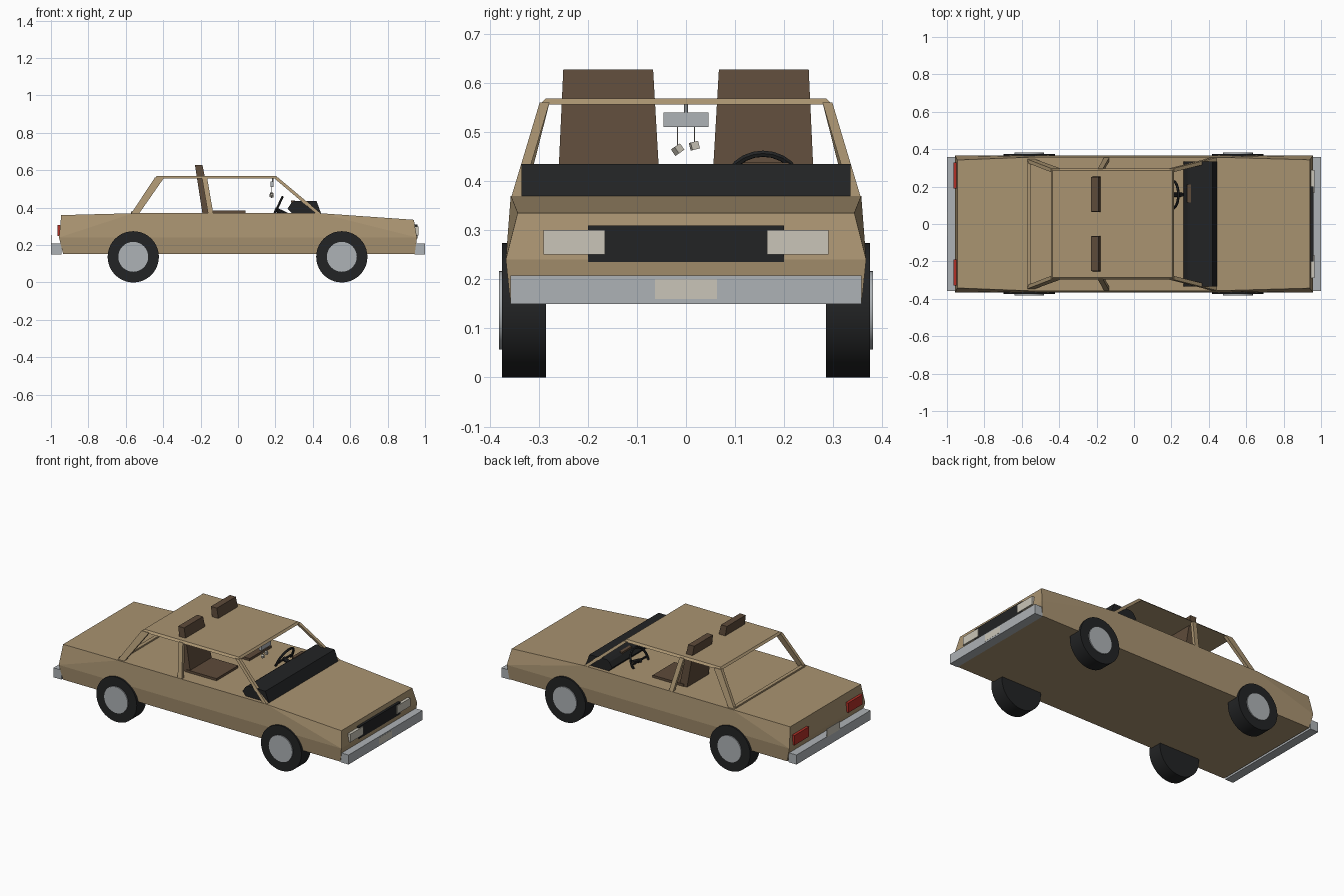
import bpy, bmesh, math
from mathutils import Vector, Matrix

if "Cube" in bpy.data.objects:
    bpy.data.objects.remove(bpy.data.objects["Cube"])


def material(name, r, g, b):
    m = bpy.data.materials.new(name)
    m.diffuse_color = (r, g, b, 1)
    m.use_nodes = True
    m.node_tree.nodes["Principled BSDF"].inputs["Base Color"].default_value = m.diffuse_color
    return m


TAN = material("tan paint", 0.40, 0.295, 0.165)
BLACK = material("black", 0.016, 0.017, 0.018)
CHROME = material("chrome grey", 0.42, 0.445, 0.465)
CREAM = material("cream", 0.59, 0.56, 0.48)
BROWN = material("brown seat", 0.11, 0.07, 0.042)
RED = material("red lamp", 0.45, 0.03, 0.02)


def finish(name, bm, mat, smooth=False):
    bmesh.ops.recalc_face_normals(bm, faces=bm.faces)
    mesh = bpy.data.meshes.new(name)
    bm.to_mesh(mesh)
    bm.free()
    mesh.materials.append(mat)
    ob = bpy.data.objects.new(name, mesh)
    bpy.context.collection.objects.link(ob)
    if smooth:
        bpy.context.view_layer.objects.active = ob
        ob.select_set(True)
        bpy.ops.object.shade_smooth_by_angle(angle=math.radians(35))
        ob.select_set(False)
    return ob


def hull(name, pts, mat):
    """Convex solid around the given points."""
    bm = bmesh.new()
    for p in pts:
        bm.verts.new(p)
    bmesh.ops.convex_hull(bm, input=bm.verts)
    bmesh.ops.dissolve_limit(bm, angle_limit=0.01, verts=bm.verts, edges=bm.edges)
    return finish(name, bm, mat)


def box(name, x, y, z, mat):
    return hull(name, [(a, b, c) for a in x for b in y for c in z], mat)


def cyl(name, a, b, r, mat, n=12, smooth=True):
    """Cylinder from point a to point b."""
    a, b = Vector(a), Vector(b)
    bm = bmesh.new()
    rot = (b - a).to_track_quat('Z', 'Y').to_matrix().to_4x4()
    bmesh.ops.create_cone(bm, cap_ends=True, segments=n, radius1=r, radius2=r,
                          depth=(b - a).length,
                          matrix=Matrix.Translation((a + b) / 2) @ rot)
    return finish(name, bm, mat, smooth)


# body: stations (x bottom, x middle, x top, top height, top half width)
body = []
for xb, xm, xt, zt, yt in [(-.935, -.957, -.945, .36, .342), (-.56, -.56, -.56, .37, .357),
                           (.44, .44, .44, .37, .357), (.945, .957, .94, .335, .343)]:
    for s in (-1, 1):
        body += [(xb, s * .358, .153), (xm, s * .367, .24), (xt, s * yt, zt)]
hull("body", body, TAN)

# roof
hull("roof", [(x, s * y, z) for s in (-1, 1) for x0, x1, y, z in
              [(-.435, .205, .286, .568), (-.445, .215, .298, .556)] for x in (x0, x1)], TAN)
box("rear_window_sill", (-.572, -.55), (-.335, .335), (.365, .379), TAN)

# pillars: bottom x range, bottom y, top x range, top y
for name, b0, b1, yb, t0, t1, yt in [("front_pillar", .418, .445, .356, .19, .215, .298),
                                     ("middle_pillar", -.16, -.132, .356, -.193, -.165, .298),
                                     ("rear_pillar", -.572, -.53, .347, -.445, -.395, .298)]:
    for s in (-1, 1):
        hull(name, [(x, s * (y - d), z) for d in (0, .02) for x, y, z in
                    [(b0, yb, .367), (b1, yb, .367), (t0, yt, .56), (t1, yt, .56)]], TAN)

# wheels
for x in (-.56, .555):
    for s in (-1, 1):
        cyl("tyre", (x, s * .285, .137), (x, s * .375, .137), .137, BLACK, 40)
        cyl("hubcap", (x, s * .37, .137), (x, s * .381, .137), .08, CHROME, 32)

# bumpers and number plates
box("front_bumper", (.945, .999), (-.358, .358), (.15, .208), CHROME)
box("rear_bumper", (-.999, -.945), (-.358, .358), (.15, .208), CHROME)
box("front_plate", (.997, 1.0), (-.063, .063), (.16, .2), CREAM)
box("rear_plate", (-1.0, -.996), (-.063, .063), (.205, .255), CREAM)

# grille and lamps
box("grille", (.935, .959), (-.2, .2), (.235, .309), BLACK)
for s in (-1, 1):
    box("headlight", (.935, .964), (s * .165, s * .29), (.25, .3), CREAM)
    box("tail_light", (-.966, -.94), (s * .19, s * .33), (.248, .308), RED)

# dashboard
hull("dashboard", [(x, y, z) for y in (-.335, .335) for x, z in
                   [(.265, .395), (.285, .425), (.3, .435), (.42, .435), (.445, .367), (.29, .367)]], BLACK)
box("instrument_panel", (.284, .304), (.115, .21), (.428, .438), BROWN)

# seats
for s in (-1, 1):
    box("seat_cushion", (-.17, .04), (s * .055, s * .265), (.36, .384), BROWN)
    hull("seat_back", [(x, s * y, z) for x, y0, y1, z in
                       [(-.19, .052, .262, .367), (-.138, .052, .262, .367),
                        (-.23, .067, .25, .627), (-.19, .067, .25, .627)] for y in (y0, y1)], BROWN)

# steering wheel, tilted towards the driver
centre = Vector((.205, .157, .388))
axis = Vector((.9, 0, -.43)).normalized()
side = Vector((0, 1, 0))
up = axis.cross(side)
bm = bmesh.new()
N, M = 24, 6
rings = []
for i in range(N):
    a = 2 * math.pi * i / N
    d = side * math.cos(a) + up * math.sin(a)
    rings.append([bm.verts.new(centre + d * (.075 + .007 * math.cos(2 * math.pi * j / M))
                               + axis * .007 * math.sin(2 * math.pi * j / M)) for j in range(M)])
for i in range(N):
    p, q = rings[i], rings[(i + 1) % N]
    for j in range(M):
        k = (j + 1) % M
        bm.faces.new((p[j], q[j], q[k], p[k]))
finish("steering_rim", bm, BLACK, True)
cyl("steering_spoke", centre - side * .075, centre + side * .075, .006, BLACK, 8)
cyl("steering_column", centre - axis * .008, centre + axis * .11, .012, BLACK, 10)

# mirror with two hanging dice
cyl("mirror_stem", (.185, 0, .535), (.185, 0, .56), .004, CHROME, 8)
box("mirror", (.175, .19), (-.046, .046), (.51, .54), CHROME)
for y, z, turn in [(-.017, .464, .6), (.017, .472, .25)]:
    cyl("dice_string", (.18, y, z), (.18, y, .512), .0012, CREAM, 6)
    bm = bmesh.new()
    bmesh.ops.create_cube(bm, size=.016, matrix=Matrix.Translation((.18, y, z))
                          @ Matrix.Rotation(turn, 4, 'X') @ Matrix.Rotation(turn, 4, 'Z'))
    finish("dice", bm, CREAM)
